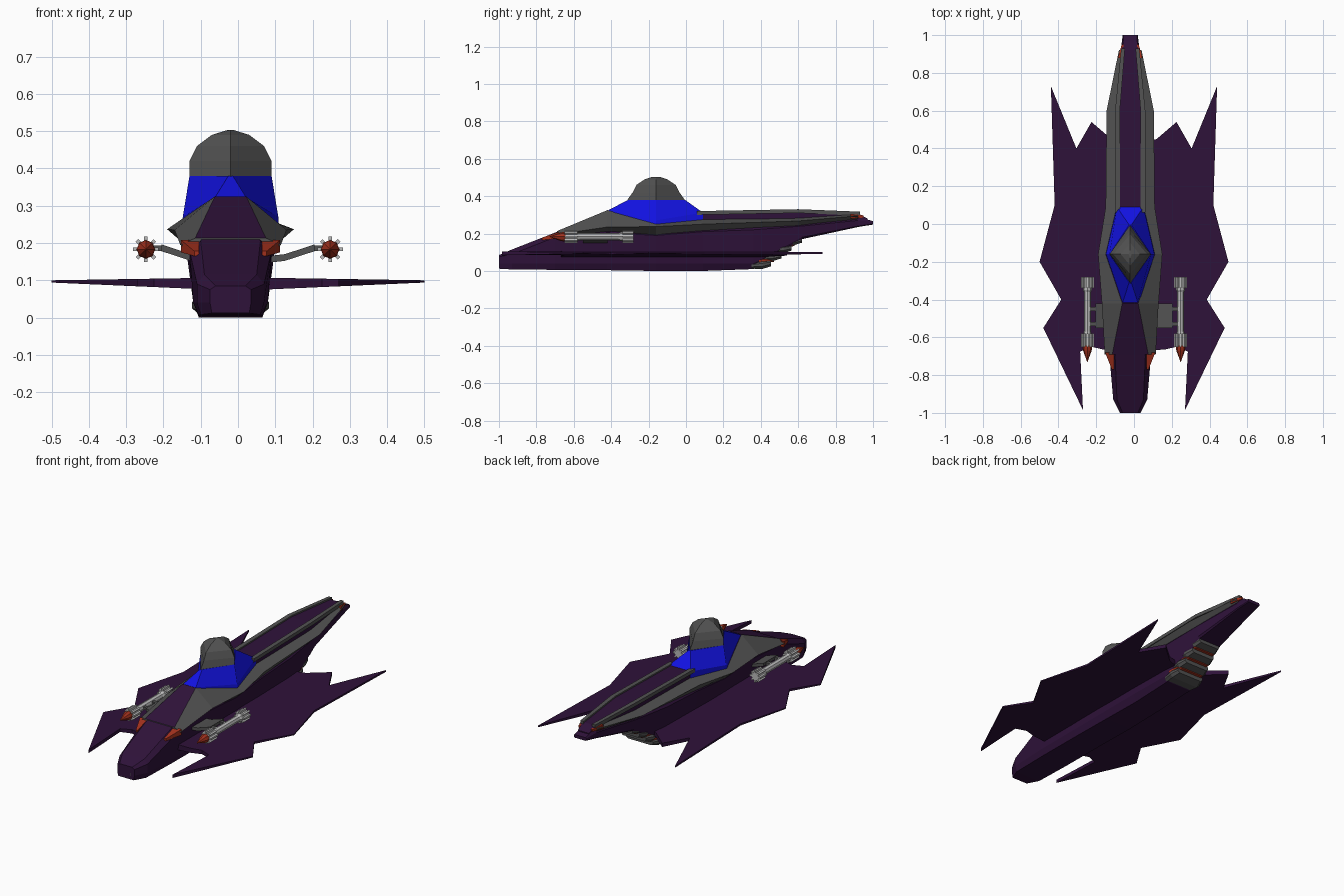
import bpy, bmesh, math

if "Cube" in bpy.data.objects:
    bpy.data.objects.remove(bpy.data.objects["Cube"])

CX = -0.02  # the hull sits slightly left of the wings


def material(name, rgb):
    m = bpy.data.materials.new(name)
    m.diffuse_color = (*rgb, 1)
    m.use_nodes = True
    m.node_tree.nodes["Principled BSDF"].inputs["Base Color"].default_value = m.diffuse_color
    return m


PURPLE = material("purple", (0.028, 0.006, 0.042))
DARK = material("dark_grey", (0.085, 0.085, 0.085))
BLUE = material("blue", (0.006, 0.006, 0.75))
RED = material("red", (0.36, 0.03, 0.012))
LIGHT = material("light_grey", (0.5, 0.5, 0.5))


def loft(name, rings, mats, band=None):
    """Skin equal-sized rings, cap both ends; band(i) picks the material slot of side strip i."""
    bm = bmesh.new()
    vs = [[bm.verts.new(p) for p in r] for r in rings]
    n = len(rings[0])
    for a, b in zip(vs, vs[1:]):
        for i in range(n):
            f = bm.faces.new((a[i], a[(i + 1) % n], b[(i + 1) % n], b[i]))
            f.material_index = band(i) if band else 0
    bm.faces.new(vs[0][::-1])
    bm.faces.new(vs[-1])
    bmesh.ops.remove_doubles(bm, verts=bm.verts, dist=1e-5)
    bmesh.ops.recalc_face_normals(bm, faces=bm.faces)
    me = bpy.data.meshes.new(name)
    bm.to_mesh(me)
    bm.free()
    for m in mats:
        me.materials.append(m)
    ob = bpy.data.objects.new(name, me)
    bpy.context.collection.objects.link(ob)
    return ob


def section(y, *half):
    """Symmetric hull section from right-hand points, bottom to top."""
    return ([(CX + x, y, z) for x, z in half] +
            [(CX - x, y, z) for x, z in reversed(half)])


def rect(y, x0, x1, z0, z1):
    return [(x0, y, z0), (x1, y, z0), (x1, y, z1), (x0, y, z1)]


def ngon(x, y, z, r, n=8):
    return [(x + r * math.cos(math.tau * i / n), y, z + r * math.sin(math.tau * i / n))
            for i in range(n)]


# main hull, nose to tail
loft("hull", [
    section(-1.0, (.05, .012), (.055, .04), (.055, .075), (.04, .085)),
    section(-.93, (.08, .008), (.09, .04), (.09, .09), (.07, .115)),
    section(-.70, (.085, .006), (.10, .04), (.11, .18), (.08, .205)),
    section(-.42, (.085, .004), (.10, .04), (.115, .205), (.04, .32)),
    section(-.16, (.085, 0), (.10, .04), (.12, .19), (.04, .32)),
    section(.09, (.08, 0), (.10, .04), (.115, .21), (.065, .27)),
    section(.36, (.08, .01), (.095, .04), (.11, .22), (.065, .275)),
    section(.62, (.07, .17), (.08, .18), (.09, .24), (.06, .28)),
    section(.92, (.045, .235), (.05, .24), (.05, .27), (.04, .29)),
    section(1.0, (.035, .248), (.04, .252), (.04, .262), (.035, .266)),
], [PURPLE])

# grey armour shoulders; their top strip stays purple
loft("shoulder_armour", [
    section(-.69, (.10, .175), (.135, .195), (.095, .213)),
    section(-.42, (.10, .205), (.15, .235), (.042, .325)),
    section(-.16, (.11, .185), (.17, .237), (.13, .25)),
    section(.09, (.11, .215), (.13, .25), (.07, .275)),
    section(.60, (.085, .24), (.125, .267), (.06, .285)),
    section(.92, (.045, .275), (.06, .295), (.04, .305)),
], [DARK, PURPLE], lambda i: 1 if i == 2 else 0)

# spine deck with a rail along each edge
loft("spine", [
    section(.05, (.07, .26), (.07, .312)),
    section(.60, (.07, .27), (.07, .322)),
    section(.92, (.045, .285), (.045, .308)),
    section(.97, (.035, .26), (.035, .28)),
], [PURPLE])
for s in (-1, 1):
    loft("spine_rail", [
        rect(.06, CX + s * .055, CX + s * .08, .30, .32),
        rect(.60, CX + s * .055, CX + s * .08, .31, .33),
        rect(.93, CX + s * .028, CX + s * .048, .295, .317)], [DARK])
    # red tail lights and front intake cones
    loft("tail_light", [
        rect(.88, CX + s * .035, CX + s * .065, .28, .305),
        rect(.95, CX + s * .035, CX + s * .045, .285, .297)], [RED])
    loft("intake_cone", [
        rect(-.68, CX + s * .085, CX + s * .133, .175, .208),
        rect(-.77, CX + s * .085, CX + s * .097, .165, .178)], [RED])

# cockpit glass: six-sided base rising to a diamond
glass_base = [(-.045, -.42, .32), (.045, -.42, .32), (.13, -.16, .245),
              (.072, .09, .272), (-.072, .09, .272), (-.13, -.16, .245)]
glass_mid = [(-.04, -.415, .325), (.04, -.415, .325), (.128, -.16, .27),
             (.07, .09, .312), (-.07, .09, .312), (-.128, -.16, .27)]
glass_top = [(-.006, -.31, .38), (.006, -.31, .38), (.11, -.16, .38),
             (.006, -.005, .38), (-.006, -.005, .38), (-.11, -.16, .38)]
loft("cockpit_glass", [[(CX + x, y, z) for x, y, z in r]
                       for r in (glass_base, glass_mid, glass_top)], [BLUE])

# cockpit dome with diamond plan
dome = [(.378, .11, .155), (.42, .11, .125), (.46, .09, .105), (.49, .05, .06), (.503, .008, .02)]
loft("cockpit_dome", [[(CX, -.16 - b, z), (CX + a, -.16, z), (CX, -.16 + b, z), (CX - a, -.16, z)]
                      for z, a, b in dome], [DARK])

# nose sensor block
loft("nose_sensor", [rect(-1.0, CX - .03, CX + .03, .014, .05),
                     rect(-.95, CX - .03, CX + .03, .014, .05)], [DARK])

# jagged blade wings, thinning to the tips
outline = [(.02, -.67), (.16, -.665), (.225, -.65), (.285, -.675), (.27, -.985), (.48, -.55),
           (.385, -.4), (.5, -.2), (.42, .1), (.44, .73), (.305, .4), (.225, .54), (.12, .45), (.02, .42)]
for s in (-1, 1):
    loft("wing", [[(s * x, y, .094 - .022 * (1 - x / .5)) for x, y in outline],
                  [(s * x, y, .1 + .008 * (1 - x / .5)) for x, y in outline]], [PURPLE])

# missiles on pylons
for s in (-1, 1):
    mx, mz = s * .247, .183
    loft("missile_body", [ngon(mx, y, mz, r) for y, r in
                          ((-.65, .022), (-.58, .022), (-.57, .019), (-.36, .019), (-.35, .024), (-.28, .024))],
         [LIGHT])
    loft("missile_tip", [ngon(mx, y, mz, r) for y, r in
                         ((-.63, .018), (-.655, .025), (-.67, .023), (-.73, .001))], [RED])
    for y0, y1 in ((-.65, -.58), (-.34, -.28)):
        for k in range(8):
            a = math.tau * k / 8
            c, t = math.cos(a), math.sin(a)
            loft("missile_fin", [[(mx + r * c - w * t, y, mz + r * t + w * c)
                                  for r, w in ((.01, -.005), (.034, -.005), (.034, .005), (.01, .005))]
                                 for y in (y0, y1)], [LIGHT])
    # broad pylon plate from the hull, then two thin struts
    loft("pylon", [[(s * x, y, z) for y, z in ((-.55, z0), (-.42, z0), (-.42, z0 + .018), (-.55, z0 + .018))]
                   for x, z0 in ((.06, .145), (.125, .152), (.205, .178))], [DARK])
    for y in (-.53, -.45):
        loft("pylon_strut", [rect(y - .01, s * .2, s * .24, .178, .193),
                             rect(y + .01, s * .2, s * .24, .178, .193)], [DARK])


# stacked stern nozzles climbing the sloped underside
def slab(y, z, w, h):
    return section(y, (w * .85, z - h), (w, z - h * .3), (w, z + h * .5), (w * .9, z + h))


for k in range(4):
    y, z, w = .37 + .055 * k, .026 + .042 * k, .103 - .007 * k
    loft("engine_nozzle", [slab(y - .02, z, w * .9, .014), slab(y + .04, z + .005, w, .02),
                           slab(y + .085, z + .014, w * .85, .015)], [DARK])
    loft("engine_glow", [slab(y + .02, z + .026, w * .92, .013),
                         slab(y + .1, z + .034, w * .8, .011)], [RED])
